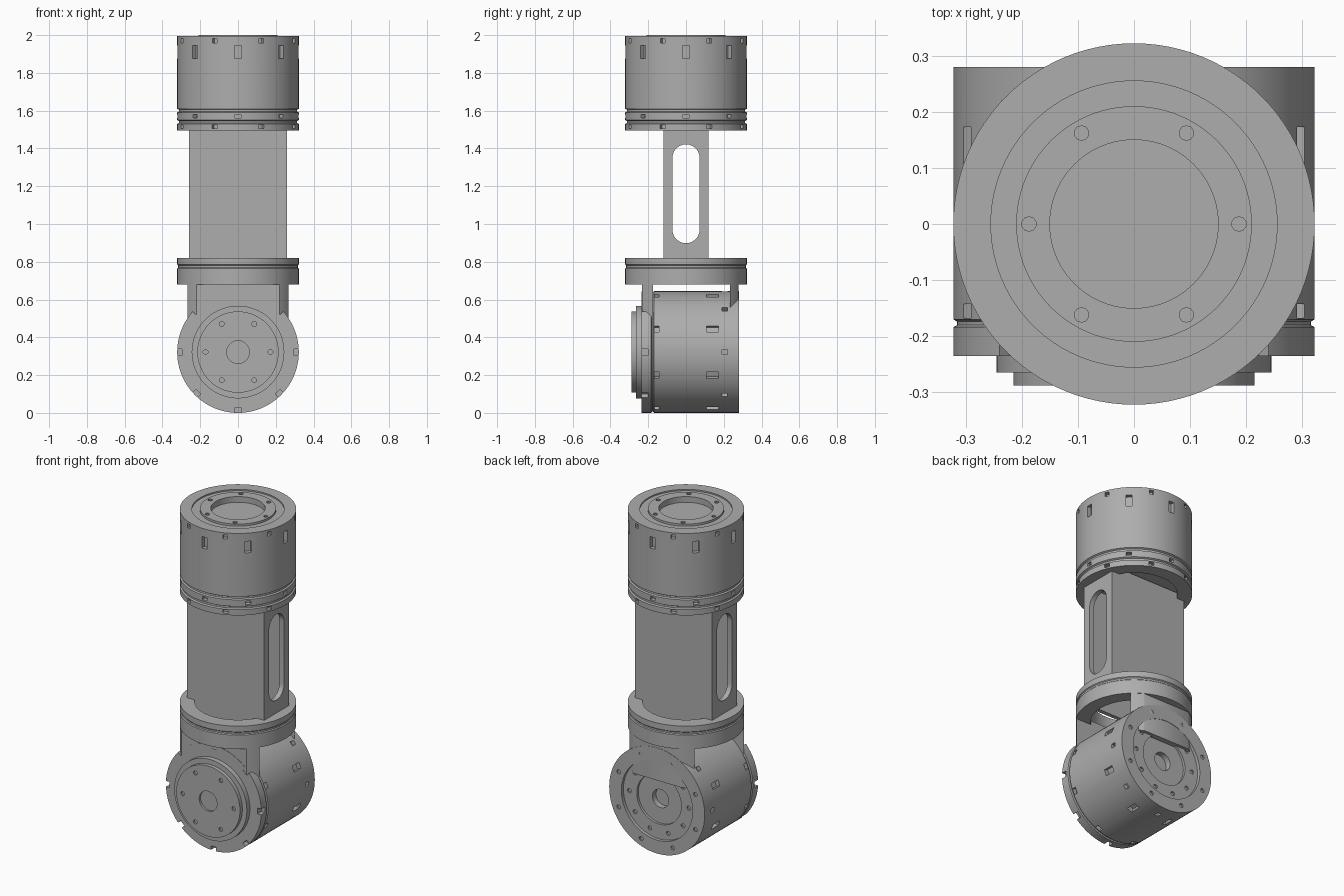
import bpy, bmesh, math
from mathutils import Matrix, Vector

if "Cube" in bpy.data.objects:
    bpy.data.objects.remove(bpy.data.objects["Cube"])

R = 0.322
COLOUR = (0.42, 0.42, 0.42, 1)
grey = bpy.data.materials.new("machined_grey")
grey.use_nodes = True
grey.diffuse_color = COLOUR
grey.node_tree.nodes["Principled BSDF"].inputs["Base Color"].default_value = COLOUR


def make(name, bm):
    bmesh.ops.recalc_face_normals(bm, faces=bm.faces)
    mesh = bpy.data.meshes.new(name)
    bm.to_mesh(mesh)
    bm.free()
    mesh.materials.append(grey)
    obj = bpy.data.objects.new(name, mesh)
    bpy.context.collection.objects.link(obj)
    return obj


def lathe(name, profile, closed=False, steps=96):
    """Turn a (radius, height) profile around z."""
    bm = bmesh.new()
    verts = [bm.verts.new((r, 0, z)) for r, z in profile]
    edges = [bm.edges.new(pair) for pair in zip(verts, verts[1:])]
    if closed:
        edges.append(bm.edges.new((verts[-1], verts[0])))
    bmesh.ops.spin(bm, geom=verts + edges, axis=(0, 0, 1), cent=(0, 0, 0),
                   angle=math.tau, steps=steps, use_merge=True)
    bmesh.ops.remove_doubles(bm, verts=bm.verts, dist=0.0001)
    return make(name, bm)


def add_box(bm, size, centre, turn=0):
    m = Matrix.Rotation(turn, 4, "Z") @ Matrix.Translation(centre) @ Matrix.Diagonal((*size, 1))
    bmesh.ops.create_cube(bm, size=1, matrix=m)


def pockets(bm, z, width, height, depth=0.025, offset=0.0, count=8):
    """Ring of rectangular pockets in a cylinder wall."""
    for i in range(count):
        add_box(bm, (depth * 2, width, height), (R, 0, z), math.tau * (i + offset) / count)


def bolt_holes(bm, radius, z, count, size=0.013, depth=0.02):
    for i in range(count):
        a = math.tau * (i + 0.5) / count
        m = Matrix.Translation((radius * math.sin(a), radius * math.cos(a), z))
        bmesh.ops.create_cone(bm, cap_ends=True, segments=10, radius1=size, radius2=size,
                              depth=depth, matrix=m)


def cut(obj, bm):
    cutter = make("cutter", bm)
    cutter.hide_render = True
    mod = obj.modifiers.new("cut", "BOOLEAN")
    mod.operation = "DIFFERENCE"
    mod.solver = "EXACT"
    mod.object = cutter
    bpy.context.view_layer.objects.active = obj
    bpy.ops.object.modifier_apply(modifier=mod.name)
    bpy.data.objects.remove(cutter)


# Upper motor: stepped output face, seam grooves and a recessed underside
upper = lathe("upper_motor", [
    (0, 1.965), (0.15, 1.965), (0.15, 2.0), (0.21, 2.0), (0.21, 1.987), (0.255, 1.987),
    (0.255, 1.995), (R, 1.995), (R, 1.61), (0.313, 1.605), (0.313, 1.595), (R, 1.59),
    (R, 1.55), (0.313, 1.545), (0.313, 1.535), (R, 1.53), (R, 1.495), (0.24, 1.495),
    (0.24, 1.54), (0, 1.54)])
bm = bmesh.new()
pockets(bm, 1.91, 0.035, 0.07)
pockets(bm, 1.97, 0.025, 0.025, offset=0.5)
pockets(bm, 1.515, 0.03, 0.02, offset=0.5)
pockets(bm, 1.57, 0.03, 0.02)
bolt_holes(bm, 0.187, 2.0, 6)
cut(upper, bm)

# Hollow link between the motors, with a long rounded slot through both sides
link = bmesh.new()
add_box(link, (0.52, 0.24, 0.79), (0, 0, 1.135))
link = make("link_body", link)
bm = bmesh.new()
add_box(bm, (0.46, 0.19, 0.78), (0, 0, 1.10))
cut(link, bm)
bm = bmesh.new()
rim = []
for i in range(26):
    a = math.pi * (i % 13) / 12 + (math.pi if i > 12 else 0)
    z = 1.35 if i < 13 else 0.97
    rim.append(bm.verts.new((-0.5, 0.072 * math.cos(a), z + 0.072 * math.sin(a))))
face = bm.faces.new(rim)
ext = bmesh.ops.extrude_face_region(bm, geom=[face])
bmesh.ops.translate(bm, vec=(1, 0, 0),
                    verts=[v for v in ext["geom"] if isinstance(v, bmesh.types.BMVert)])
cut(link, bm)

# Ring flange under the link
flange = lathe("bracket_flange", [
    (0.24, 0.82), (R, 0.82), (R, 0.785), (0.317, 0.78), (0.317, 0.77), (R, 0.765),
    (R, 0.68), (0.24, 0.68)], closed=True)


# Two bracket arms: slices of the flange cylinder reaching down to the lower motor
def arm(name, y_min, y_max):
    bm = bmesh.new()
    bmesh.ops.create_cone(bm, cap_ends=True, segments=96, radius1=R - 0.002, radius2=R - 0.002,
                          depth=0.26, matrix=Matrix.Translation((0, 0, 0.575)))
    for y, direction in ((y_min, -1), (y_max, 1)):
        res = bmesh.ops.bisect_plane(bm, geom=bm.verts[:] + bm.edges[:] + bm.faces[:],
                                     plane_co=(0, y, 0), plane_no=Vector((0, direction, 0)),
                                     clear_outer=True)
        cut_edges = [e for e in res["geom_cut"] if isinstance(e, bmesh.types.BMEdge)]
        bmesh.ops.holes_fill(bm, edges=cut_edges)
    return make(name, bm)


front_arm = arm("front_arm", -0.233, -0.175)
rear_arm = arm("rear_arm", 0.232, 0.278)

# Lower motor: turned upright, then laid along y
lower = lathe("lower_motor", [
    (0, 0.21), (0.055, 0.21), (0.055, 0.245), (0.15, 0.245), (0.15, 0.26), (0.24, 0.26),
    (0.24, 0.28), (R, 0.28), (R, -0.17), (0.315, -0.174), (0.315, -0.18), (R, -0.184),
    (R, -0.235), (0.245, -0.235), (0.245, -0.265), (0.215, -0.265), (0.215, -0.288),
    (0.06, -0.288), (0.06, -0.275), (0, -0.275)])
bm = bmesh.new()
pockets(bm, 0.14, 0.035, 0.065, offset=0.5)
pockets(bm, -0.155, 0.035, 0.025, offset=0.5)
pockets(bm, 0.205, 0.025, 0.03)
pockets(bm, -0.225, 0.035, 0.05)
bolt_holes(bm, 0.172, -0.288, 6)
bolt_holes(bm, 0.2, 0.26, 10)
bolt_holes(bm, 0.28, 0.28, 8)
cut(lower, bm)
lower.matrix_world = Matrix.Translation((0, 0, R)) @ Matrix.Rotation(-math.pi / 2, 4, "X")

# Smooth round walls, crisp edges
for obj in (upper, link, flange, front_arm, rear_arm, lower):
    bpy.ops.object.select_all(action="DESELECT")
    obj.select_set(True)
    bpy.context.view_layer.objects.active = obj
    bpy.ops.object.shade_smooth_by_angle(angle=math.radians(30))
